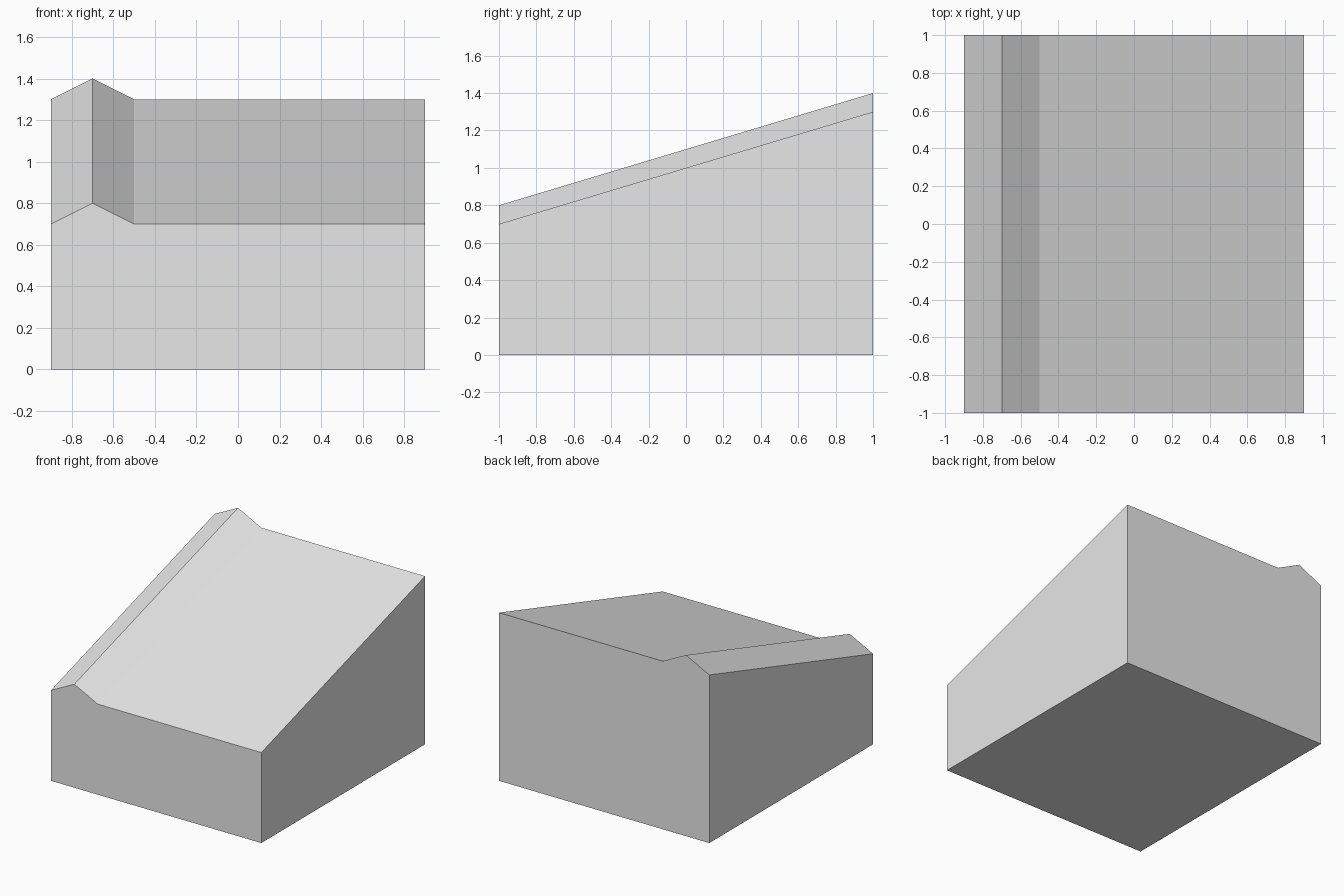
import bpy
import bmesh

cube = bpy.data.objects.get("Cube")
if cube:
    bpy.data.objects.remove(cube, do_unlink=True)

# Plain grey material
GREY = (0.8, 0.8, 0.8, 1)
grey = bpy.data.materials.new("light_grey")
grey.use_nodes = True
grey.diffuse_color = GREY
grey.node_tree.nodes["Principled BSDF"].inputs["Base Color"].default_value = GREY

# Front outline: flat block with a small ridge along its right edge
FRONT, BACK, RISE = -1, 1, 0.6
profile = [(-0.9, 0), (0.9, 0), (0.9, 0.7), (-0.5, 0.7), (-0.7, 0.8), (-0.9, 0.7)]

# Extrude the outline to the back, then lift the rear top edge into a slope
bm = bmesh.new()
outline = bm.faces.new([bm.verts.new((x, FRONT, z)) for x, z in profile])
extruded = bmesh.ops.extrude_face_region(bm, geom=[outline], use_keep_orig=True)
for vert in extruded["geom"]:
    if isinstance(vert, bmesh.types.BMVert):
        vert.co.y = BACK
        if vert.co.z > 0:
            vert.co.z += RISE
bmesh.ops.recalc_face_normals(bm, faces=bm.faces)

mesh = bpy.data.meshes.new("sloped_block")
bm.to_mesh(mesh)
bm.free()
mesh.materials.append(grey)
block = bpy.data.objects.new("sloped_block", mesh)
bpy.context.collection.objects.link(block)
